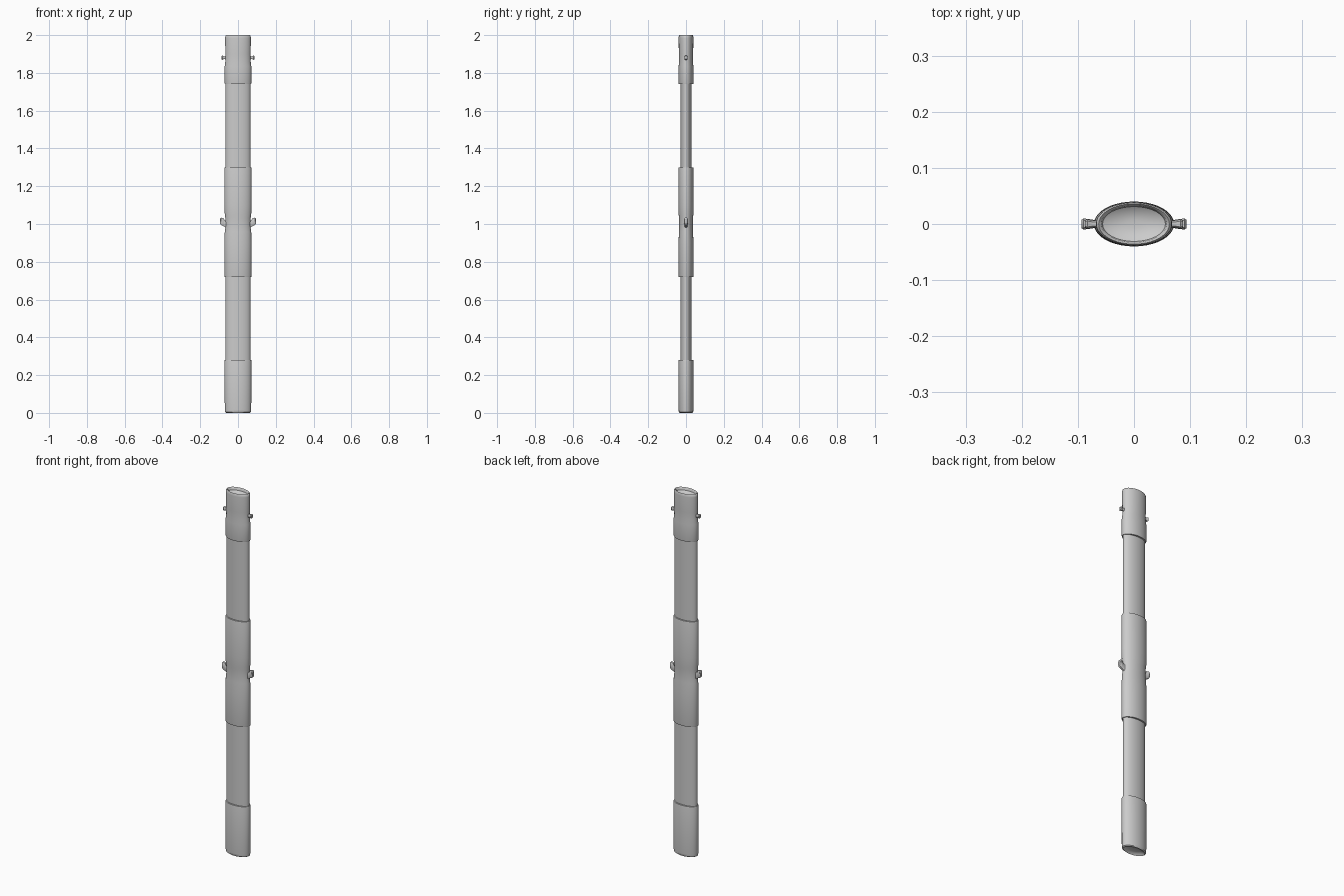
import bpy, bmesh, math

if "Cube" in bpy.data.objects:
    bpy.data.objects.remove(bpy.data.objects["Cube"])

SIDES = 40

def finish(name, bm):
    bmesh.ops.recalc_face_normals(bm, faces=bm.faces)
    me = bpy.data.meshes.new(name)
    bm.to_mesh(me)
    bm.free()
    ob = bpy.data.objects.new(name, me)
    bpy.context.collection.objects.link(ob)
    bpy.context.view_layer.objects.active = ob
    ob.select_set(True)
    bpy.ops.object.shade_smooth_by_angle(angle=math.radians(40))
    ob.select_set(False)
    return ob

def bridge(bm, r0, r1):
    n = len(r0)
    for i in range(n):
        j = (i + 1) % n
        bm.faces.new((r0[i], r0[j], r1[j], r1[i]))

def oval_loft(name, rings):
    """Skin a stack of ovals given as (z, half width, half depth)."""
    bm = bmesh.new()
    loops = []
    for z, a, b in rings:
        loops.append([bm.verts.new((a * math.cos(math.tau * i / SIDES),
                                    b * math.sin(math.tau * i / SIDES), z))
                      for i in range(SIDES)])
    for r0, r1 in zip(loops, loops[1:]):
        bridge(bm, r0, r1)
    bm.faces.new(loops[0])
    bm.faces.new(loops[-1])
    return finish(name, bm)

def side_lugs(name, rings):
    """Mirrored pair of lugs; rings are (x, z low, z high, half depth)."""
    bm = bmesh.new()
    for s in (-1, 1):
        loops = []
        for x, lo, hi, d in rings:
            c = (hi - lo) * 0.2
            pts = [(-d, lo + c), (-d * .6, lo), (d * .6, lo), (d, lo + c),
                   (d, hi - c), (d * .6, hi), (-d * .6, hi), (-d, hi - c)]
            loops.append([bm.verts.new((s * x, y, z)) for y, z in pts])
        for r0, r1 in zip(loops, loops[1:]):
            bridge(bm, r0, r1)
        bm.faces.new(loops[0])
        bm.faces.new(loops[-1])
    return finish(name, bm)

# Slim oval tube running the full length
oval_loft("tube", [(0.04, .066, .030), (1.96, .066, .030)])

# Bottom cap with a rolled, recessed end
oval_loft("bottom_cap", [
    (.012, .030, .016), (.008, .054, .028), (.0, .062, .034), (.004, .068, .038),
    (.015, .070, .039), (.275, .071, .040), (.28, .070, .039), (.28, .064, .029)])

# Central sleeve, pinched where the lugs attach
oval_loft("middle_sleeve", [
    (.72, .064, .029), (.72, .070, .039), (.725, .0715, .040), (.90, .0715, .040),
    (.96, .070, .037), (.98, .067, .036), (1.03, .067, .037), (1.05, .070, .039),
    (1.10, .0715, .040), (1.295, .0715, .040), (1.30, .070, .039), (1.30, .064, .029)])

# Top collar with a dished mouth
oval_loft("top_collar", [
    (1.74, .064, .029), (1.74, .069, .039), (1.745, .0705, .040), (1.835, .0705, .039),
    (1.86, .067, .037), (1.90, .067, .038), (1.985, .068, .039), (1.996, .067, .038),
    (2.0, .063, .036), (1.996, .058, .033), (1.985, .056, .031), (1.978, .04, .022),
    (1.975, .015, .008)])

# Side lugs
side_lugs("middle_lugs", [
    (.060, .975, 1.02, .011), (.070, .985, 1.018, .007), (.075, .987, 1.03, .008),
    (.090, .995, 1.034, .010), (.094, 1.0, 1.028, .007)])
side_lugs("top_lugs", [
    (.060, 1.868, 1.892, .009), (.070, 1.873, 1.888, .006), (.078, 1.872, 1.890, .007),
    (.083, 1.869, 1.892, .009), (.087, 1.873, 1.889, .007)])
